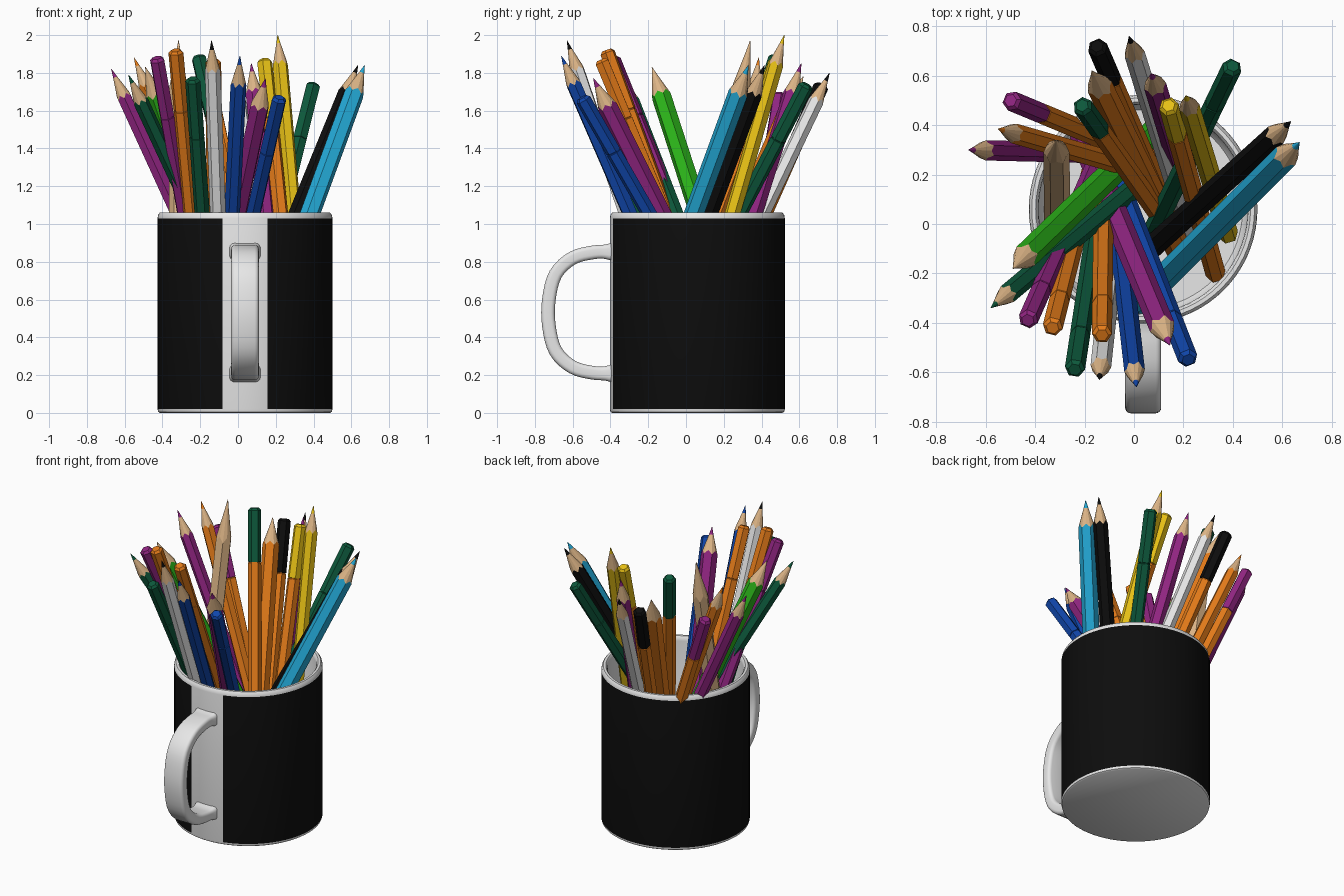
import bpy, bmesh, math
from mathutils import Vector

if "Cube" in bpy.data.objects:
    bpy.data.objects.remove(bpy.data.objects["Cube"])

# ---- flat colours
COLOURS = {
    "white": (0.80, 0.80, 0.80), "black": (0.004, 0.004, 0.004),
    "magenta": (0.28, 0.018, 0.22), "orange": (0.78, 0.20, 0.010),
    "dark_green": (0.004, 0.10, 0.045), "bright_green": (0.025, 0.46, 0.01),
    "blue": (0.005, 0.06, 0.40), "cyan": (0.017, 0.40, 0.68),
    "yellow": (0.83, 0.55, 0.008), "wood": (0.72, 0.46, 0.24)}
MATS = {}
for name, rgb in COLOURS.items():
    MATS[name] = bpy.data.materials.new(name)
    MATS[name].diffuse_color = (*rgb, 1)

CX, CY, R, H = 0.037, 0.06, 0.463, 1.06   # mug centre, radius, height


def finish(bm, name, mats, smooth=None):
    bmesh.ops.recalc_face_normals(bm, faces=bm.faces)
    me = bpy.data.meshes.new(name)
    bm.to_mesh(me)
    bm.free()
    ob = bpy.data.objects.new(name, me)
    bpy.context.collection.objects.link(ob)
    for m in mats:
        me.materials.append(MATS[m])
    if smooth:
        bpy.ops.object.select_all(action='DESELECT')
        ob.select_set(True)
        bpy.context.view_layer.objects.active = ob
        bpy.ops.object.shade_smooth_by_angle(angle=math.radians(smooth))
    return ob


def bridge(bm, a, b, mat=0):
    n = len(a)
    for i in range(n):
        f = bm.faces.new((a[i], a[(i + 1) % n], b[(i + 1) % n], b[i]))
        f.material_index = mat


# ---- mug body: lathe profile, black wrap with a white gap behind the handle
def build_mug():
    prof = [(R - 0.012, 0), (R - 0.003, 0.006), (R, 0.02), (R, 1.03), (R - 0.003, 1.048),
            (R - 0.012, H), (R - 0.028, H), (R - 0.037, 1.048), (R - 0.04, 1.03),
            (R - 0.04, 0.08), (R - 0.06, 0.05)]
    n = 72
    bm = bmesh.new()
    rings = [[bm.verts.new((CX + r * math.cos(2 * math.pi * i / n),
                            CY + r * math.sin(2 * math.pi * i / n), z)) for i in range(n)]
             for r, z in prof]
    for a, b in zip(rings, rings[1:]):
        bridge(bm, a, b)
    bm.faces.new(rings[0])
    bm.faces.new(rings[-1])
    for f in bm.faces:
        c = f.calc_center_median() - Vector((CX, CY, 0))
        off = abs(math.atan2(c.x, -c.y))
        if 0.02 < c.z < 1.03 and math.hypot(c.x, c.y) > R - 0.005 and off > math.radians(15):
            f.material_index = 1
    finish(bm, "mug_body", ["white", "black"], 40)


# ---- handle: rounded rectangle swept along a D-shaped path
def build_handle():
    pts = [(-0.385, 0.853), (-0.41, 0.853), (-0.49, 0.85), (-0.60, 0.82), (-0.69, 0.735),
           (-0.726, 0.60)]
    pts += [(y, 1.062 - z) for y, z in reversed(pts)]
    pts = [Vector(p) for p in pts]
    path = []
    for i in range(len(pts) - 1):          # Catmull-Rom smoothing
        p0, p1, p2, p3 = pts[max(i - 1, 0)], pts[i], pts[i + 1], pts[min(i + 2, len(pts) - 1)]
        for k in range(4):
            t = k / 4
            path.append(0.5 * (2 * p1 + (p2 - p0) * t + (2 * p0 - 5 * p1 + 4 * p2 - p3) * t * t
                               + (3 * p1 - p0 - 3 * p2 + p3) * t ** 3))
    path.append(pts[-1])
    w, t, r = 0.073, 0.036, 0.022
    section = []
    for q, (sx, sy) in enumerate([(1, 1), (-1, 1), (-1, -1), (1, -1)]):
        for k in range(5):
            a = math.radians(90 * q + 22.5 * k)
            section.append((sx * (w - r) + r * math.cos(a), sy * (t - r) + r * math.sin(a)))
    bm = bmesh.new()
    rings = []
    for i, p in enumerate(path):
        d = (path[min(i + 1, len(path) - 1)] - path[max(i - 1, 0)]).normalized()
        nrm = Vector((-d.y, d.x))
        flare = 1 + 0.25 * max(0, 1 - max(0, -0.40 - p.x) / 0.035)   # wider at the wall
        rings.append([bm.verts.new((CX + u * (1 + (flare - 1) * 0.5),
                                    p.x + nrm.x * v * flare, p.y + nrm.y * v * flare))
                      for u, v in section])
    for a, b in zip(rings, rings[1:]):
        bridge(bm, a, b)
    bm.faces.new(rings[0])
    bm.faces.new(rings[-1])
    finish(bm, "mug_handle", ["white"], 50)


# ---- hexagonal pencil from base to tip; sharpened cone or blunt capped end
def pencil(name, tip, base, body, end, r=0.041, sharp=True, cone=0.17):
    base, tip = Vector((*base, 0.07)), Vector(tip)
    axis = tip - base
    L = axis.length
    rot = axis.to_track_quat('Z', 'Y')
    bm = bmesh.new()

    def ring(fn):
        out = []
        for i in range(12):
            k = 1.0 if i % 2 == 0 else 0.866    # corner, then middle of a flat side
            rad, z = fn(k)
            a = math.pi * i / 6
            out.append(bm.verts.new(base + rot @ Vector((rad * math.cos(a), rad * math.sin(a), z))))
        return out
    rings = [ring(lambda k: (r * k, 0))]
    if sharp:
        rings.append(ring(lambda k: (r * k, L - cone * k)))       # scalloped paint edge
        rings.append(ring(lambda k: (r * 0.28, L - cone * 0.28)))  # start of the lead
        rings.append(ring(lambda k: (r * 0.03, L)))
        mats = [0, 1, 2]
        slots = [body, "wood", end]
    else:
        cap = 0.34
        rings.append(ring(lambda k: (r * k, L - cap - 0.004)))
        rings.append(ring(lambda k: (r * k * 0.9, L - cap - 0.002)))  # thin groove
        rings.append(ring(lambda k: (r * k * 0.9, L - cap + 0.002)))
        rings.append(ring(lambda k: (r * k, L - cap + 0.004)))
        rings.append(ring(lambda k: (r * k, L - 0.015)))
        rings.append(ring(lambda k: (r * k * 0.65, L)))
        mats = [0, 0, 0, 1, 1, 1]
        slots = [body, end]
    for a, b, m in zip(rings, rings[1:], mats):
        bridge(bm, a, b, m)
    bm.faces.new(rings[0])
    bm.faces.new(rings[-1]).material_index = mats[-1]
    finish(bm, name, slots)


build_mug()
build_handle()

FAT = 0.053
# sharpened pencils: tip, base, body colour, lead colour, radius
SHARP = [
    ((-0.67, 0.30, 1.82), (0.13, 0.28), "magenta", "magenta", 0.041),
    ((-0.55, 0.385, 1.88), (0.20, 0.17), "orange", "orange", 0.041),
    ((-0.14, -0.63, 1.97), (-0.07, 0.02), "white", "black", 0.042),
    ((0.01, -0.66, 1.89), (-0.08, 0.13), "blue", "blue", 0.042),
    ((0.21, 0.52, 2.00), (0.38, -0.04), "yellow", "yellow", 0.042),
    ((0.145, -0.49, 1.77), (-0.21, 0.36), "magenta", "magenta", FAT),
    ((0.07, 0.61, 1.85), (0.24, 0.05), "magenta", "magenta", 0.046),
    ((0.635, 0.415, 1.84), (-0.09, -0.24), "black", "black", 0.046),
    ((0.67, 0.33, 1.84), (0.02, -0.32), "cyan", "cyan", FAT),
    ((-0.02, 0.76, 1.80), (0.24, -0.07), "white", "black", 0.042),
    ((-0.17, 0.62, 1.78), (0.19, -0.12), "orange", "wood", FAT),
    ((-0.49, -0.18, 1.83), (0.10, 0.39), "bright_green", "wood", FAT),
    ((-0.58, -0.34, 1.79), (0.22, 0.33), "dark_green", "dark_green", 0.041),
]
for i, (tip, base, body, lead, r) in enumerate(SHARP):
    pencil(f"sharp_pencil_{i + 1}_{body}", tip, base, body, lead, r)

# bare wooden pencil with a long point
pencil("wooden_pencil", (-0.315, 0.34, 1.97), (-0.31, -0.02), "wood", "wood", FAT, cone=0.27)

# blunt pencils: end, base, body colour, cap colour
BLUNT = [
    ((-0.15, 0.72, 1.74), (0.17, -0.02), "orange", "black"),
    ((-0.43, -0.39, 1.88), (-0.11, 0.34), "magenta", "magenta"),
    ((-0.33, -0.42, 1.92), (-0.16, 0.26), "orange", "orange"),
    ((-0.24, -0.59, 1.77), (-0.12, 0.20), "dark_green", "dark_green"),
    ((-0.21, 0.48, 1.89), (0.20, -0.10), "orange", "dark_green"),
    ((0.14, 0.48, 1.87), (0.33, -0.20), "orange", "yellow"),
    ((0.22, -0.55, 1.67), (-0.14, 0.37), "blue", "blue"),
    ((0.40, 0.64, 1.74), (-0.02, -0.23), "dark_green", "dark_green"),
    ((-0.13, -0.45, 1.87), (-0.12, 0.30), "orange", "orange"),
    ((-0.50, 0.50, 1.69), (0.15, 0.23), "orange", "magenta"),
]
for i, (tip, base, body, cap) in enumerate(BLUNT):
    pencil(f"blunt_pencil_{i + 1}_{body}", tip, base, body, cap, sharp=False)

for m in bpy.data.materials:
    if m.users and not m.is_grease_pencil:
        m.use_nodes = True
        m.node_tree.nodes["Principled BSDF"].inputs["Base Color"].default_value = m.diffuse_color
